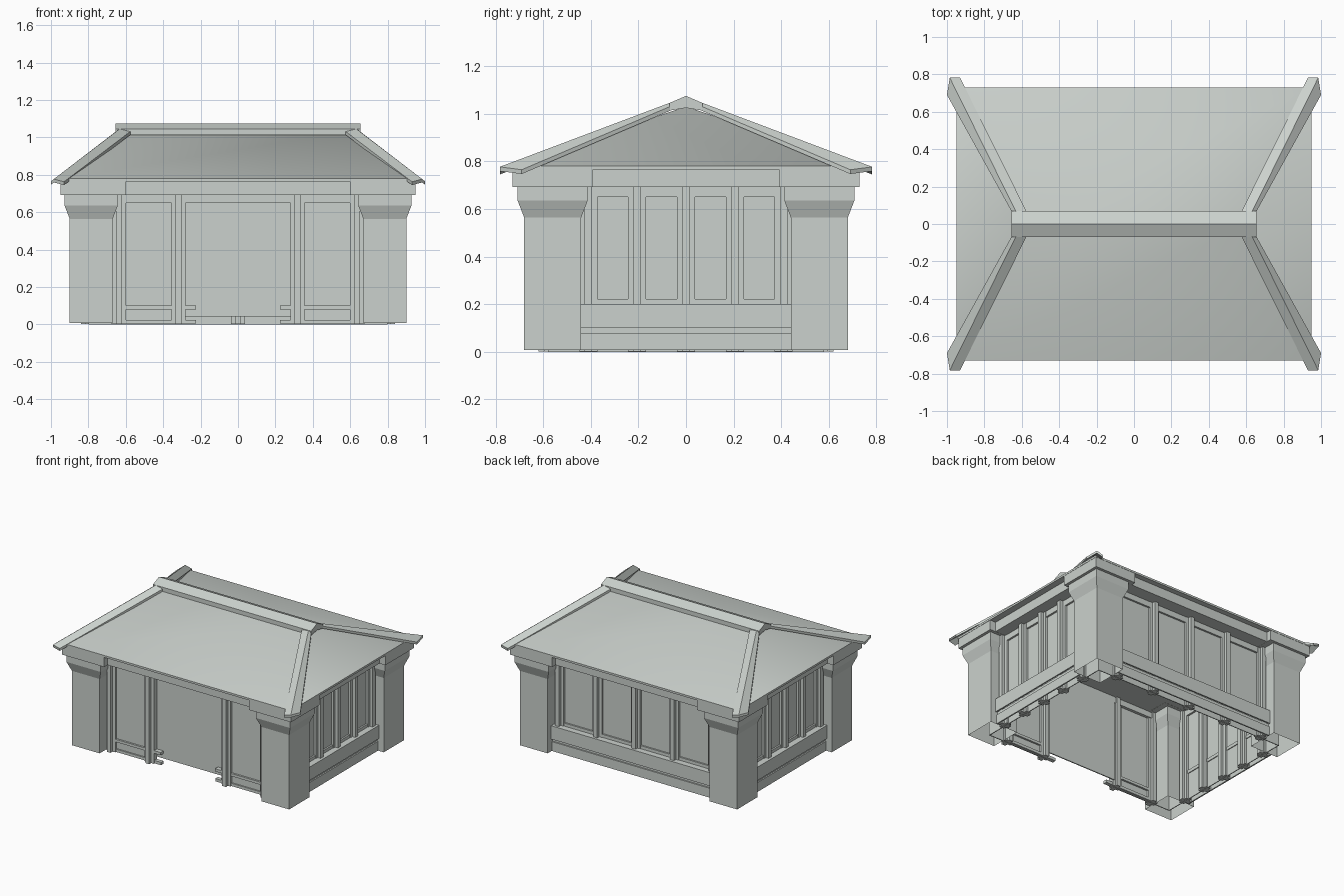
import bpy, bmesh
from mathutils import Matrix, Vector
from math import pi, radians

cube = bpy.data.objects.get("Cube")
if cube:
    bpy.data.objects.remove(cube, do_unlink=True)

stone = bpy.data.materials.new("pale grey green")
stone.use_nodes = True
colour = (0.60, 0.64, 0.61, 1)
stone.diffuse_color = colour
stone.node_tree.nodes["Principled BSDF"].inputs["Base Color"].default_value = colour


def loft(name, rings, flip=(1, 1), capped=True):
    """Join matching rings of points, with end caps unless the shell is open."""
    bm = bmesh.new()
    loops = [[bm.verts.new((p[0] * flip[0], p[1] * flip[1], p[2])) for p in r] for r in rings]
    n = len(rings[0])
    for a, b in zip(loops, loops[1:]):
        for i in range(n):
            j = (i + 1) % n
            bm.faces.new((a[i], a[j], b[j], b[i]))
    if capped:
        bm.faces.new(loops[0])
        bm.faces.new(loops[-1])
    bmesh.ops.recalc_face_normals(bm, faces=bm.faces)
    mesh = bpy.data.meshes.new(name)
    bm.to_mesh(mesh)
    bm.free()
    mesh.materials.append(stone)
    obj = bpy.data.objects.new(name, mesh)
    bpy.context.collection.objects.link(obj)
    return obj


def rect(x0, x1, y0, y1, z):
    return [(x0, y0, z), (x1, y0, z), (x1, y1, z), (x0, y1, z)]


def wall_box(name, turn, u, d, z):
    """Box on a wall: u along it, d outward from the centre, z up."""
    obj = loft(name, [rect(u[0], u[1], -d[1], -d[0], h) for h in z])
    obj.data.transform(Matrix.Rotation(turn, 4, 'Z'))


# Hipped roof, softly shaded across the hips
roof = loft("roof", [rect(-.95, .95, -.73, .73, .765), rect(-.95, .95, -.73, .73, .78),
                     rect(-.60, .60, -.002, .002, 1.03)])
bpy.ops.object.select_all(action='DESELECT')
roof.select_set(True)
bpy.context.view_layer.objects.active = roof
bpy.ops.object.shade_smooth_by_angle(angle=radians(50))

# Eave beam between the corner blocks, closing the ceiling
loft("eave_beam", [rect(-.90, .90, -.69, .69, z) for z in (.693, .768)])

# Ridge cap
profile = [(0, 1.075), (.07, 1.045), (.07, 1.013), (0, 1.025), (-.07, 1.013), (-.07, 1.045)]
loft("ridge_cap", [[(x, y, z) for y, z in profile] for x in (-.655, .655)])

# Corner pieces: hip beams, eave blocks and flared posts
drop = Vector((0, 0, .018))
outer = [Vector(p) for p in ((.93, .782, .763), (.985, .782, .777), (1.0, .69, .765))]
inner = [Vector(p) for p in ((.575, .068, 1.032), (.632, .068, 1.046), (.655, .068, 1.03))]
for sx, side in ((1, "left"), (-1, "right")):
    for sy, end in ((-1, "front"), (1, "back")):
        tag = end + "_" + side
        loft("hip_beam_" + tag,
             [r + [p - drop for p in reversed(r)] for r in (outer, inner)], (sx, sy))
        loft("eave_block_" + tag,
             [rect(.60, .948, .39, .728, z) for z in (.692, .77)], (sx, sy))
        loft("post_" + tag,
             [rect(.67 - g, .90 + g, .44 - g, .68 + g, z)
              for z, g in ((.008, 0), (.565, 0), (.635, .027), (.693, .027))],
             (sx, sy), capped=False)


def mullion(name, turn, plane, u, bottom):
    wall_box(name, turn, (u - .016, u + .016), (plane - .04, plane + .04), (bottom, .694))
    wall_box(name + "_frame", turn, (u - .038, u + .038),
             (plane - .022, plane + .016), (bottom, .694))


def base(name, turn, plane, half):
    """Thin boards stepping out below the panels, open underneath."""
    for part, face, z in (("foot", .052, (.008, .078)), ("groove", .042, (.074, .104)),
                          ("sill", .06, (.10, .20))):
        wall_box(name + "_" + part, turn, (-half, half), (plane + face - .01, plane + face), z)
    wall_box(name + "_ledge", turn, (-half, half), (plane - .005, plane + .058), (.192, .199))


# Side and back walls with four panels each
walls = (("left", pi / 2, .80, .58, .44, .205),
         ("right", -pi / 2, .80, .58, .44, .205),
         ("back", pi, .58, .80, .67, .318))
for side, turn, plane, width, half, step in walls:
    wall_box(side + "_wall", turn, (-width, width), (plane - .006, plane), (0, .694))
    base(side + "_base", turn, plane, half)
    wall_box(side + "_header", turn, (-half, half), (plane - .02, plane + .014), (.65, .694))
    wall_box(side + "_rail", turn, (-half, half), (plane - .012, plane + .012), (.198, .222))
    for i in range(-2, 3):
        mullion(f"{side}_mullion_{i + 3}", turn, plane, i * step, .002)

# Front wall: two panelled bays and the recessed door
F = .58
wall_box("door", 0, (-.29, .29), (F - .03, F - .022), (.042, .694))
wall_box("front_header", 0, (-.67, .67), (F - .028, F + .014), (.65, .694))
for s, side in ((1, "left"), (-1, "right")):
    def span(a, b):
        return sorted((s * a, s * b))
    wall_box("front_wall_" + side, 0, span(.29, .80), (F - .006, F), (0, .694))
    wall_box("front_lower_rail_" + side, 0, span(.225, .67), (F - .02, F + .014), (.08, .10))
    wall_box("front_foot_" + side, 0, span(.225, .67), (F - .02, F + .010), (.004, .025))
    for u in (.318, .637):
        mullion(f"front_mullion_{side}_{'inner' if u < .5 else 'outer'}", 0, F, s * u, .002)
